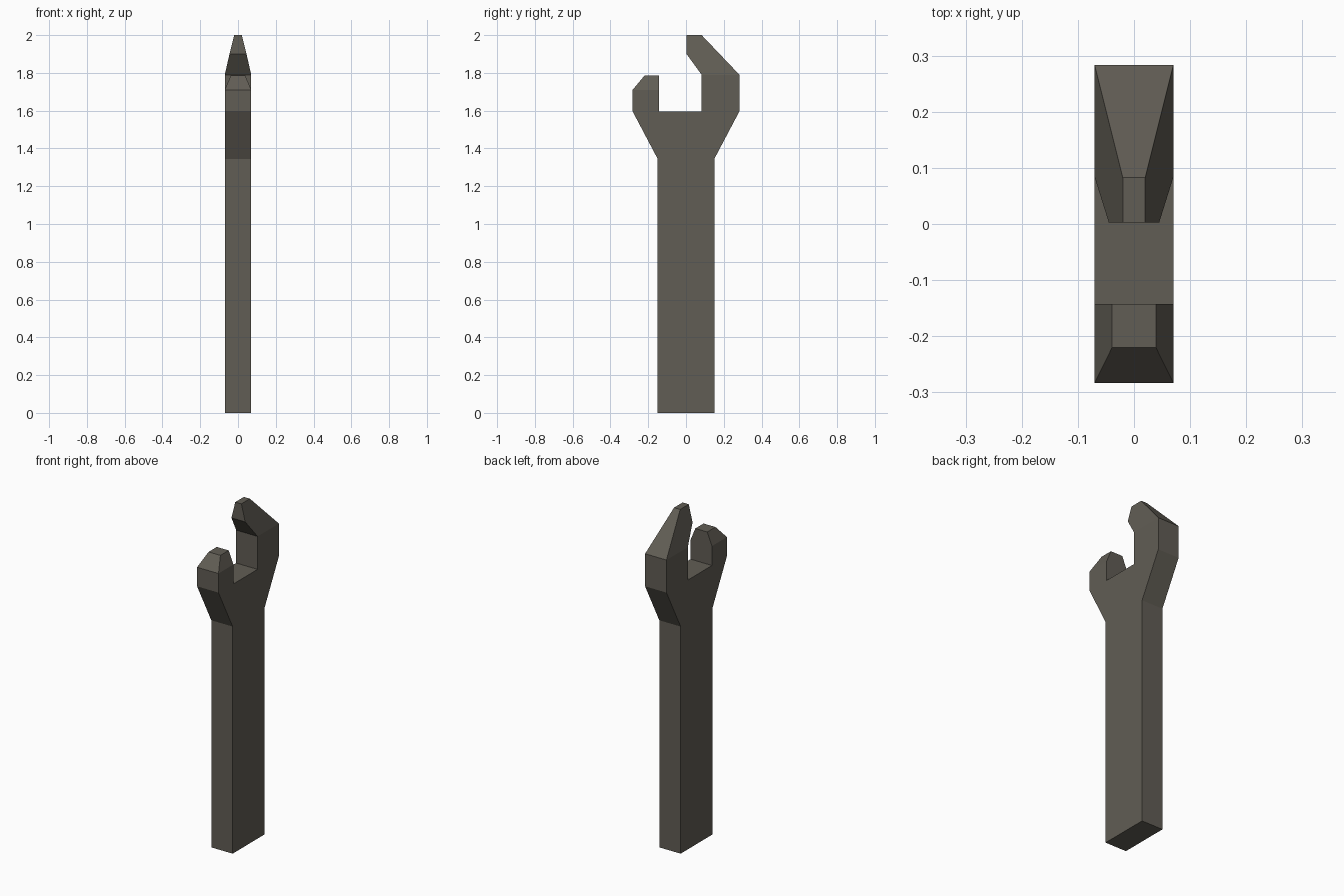
import bpy
import bmesh

if "Cube" in bpy.data.objects:
    bpy.data.objects.remove(bpy.data.objects["Cube"])

# Warm dark grey metal
metal = bpy.data.materials.new("dark_grey_metal")
metal.diffuse_color = (0.12, 0.11, 0.09, 1.0)
metal.use_nodes = True
metal.node_tree.nodes["Principled BSDF"].inputs["Base Color"].default_value = metal.diffuse_color

# Wrench outline in the side plane: (y, z, half thickness)
T = 0.07
outline = [
    (-0.15, 0.0, T), (0.15, 0.0, T),            # handle end
    (0.15, 1.345, T), (0.283, 1.597, T),        # flare to the long jaw
    (0.283, 1.79, T), (0.083, 2.0, 0.02),       # long jaw, back and tip
    (0.003, 2.0, 0.02), (0.003, 1.90, 0.045),   # hooked tip
    (0.083, 1.79, T), (0.083, 1.595, T),        # mouth
    (-0.143, 1.595, T), (-0.143, 1.71, T),
    (-0.143, 1.785, 0.039), (-0.22, 1.785, 0.039),  # short jaw tip
    (-0.283, 1.71, T), (-0.283, 1.597, T),
    (-0.15, 1.345, T),
]
# Flat side regions: body, long jaw tip, short jaw tip
regions = [
    [0, 1, 2, 3, 4, 8, 9, 10, 11, 14, 15, 16],
    [4, 5, 6, 7, 8],
    [11, 12, 13, 14],
]

bm = bmesh.new()
right = [bm.verts.new((h, y, z)) for y, z, h in outline]
left = [bm.verts.new((-h, y, z)) for y, z, h in outline]

# Both flat sides
for region in regions:
    bm.faces.new([right[i] for i in region])
    bm.faces.new([left[i] for i in reversed(region)])

# Rim joining the two sides
n = len(outline)
for i in range(n):
    j = (i + 1) % n
    bm.faces.new((right[j], right[i], left[i], left[j]))

bmesh.ops.recalc_face_normals(bm, faces=bm.faces)
mesh = bpy.data.meshes.new("wrench")
bm.to_mesh(mesh)
bm.free()
mesh.materials.append(metal)
wrench = bpy.data.objects.new("wrench", mesh)
bpy.context.collection.objects.link(wrench)
